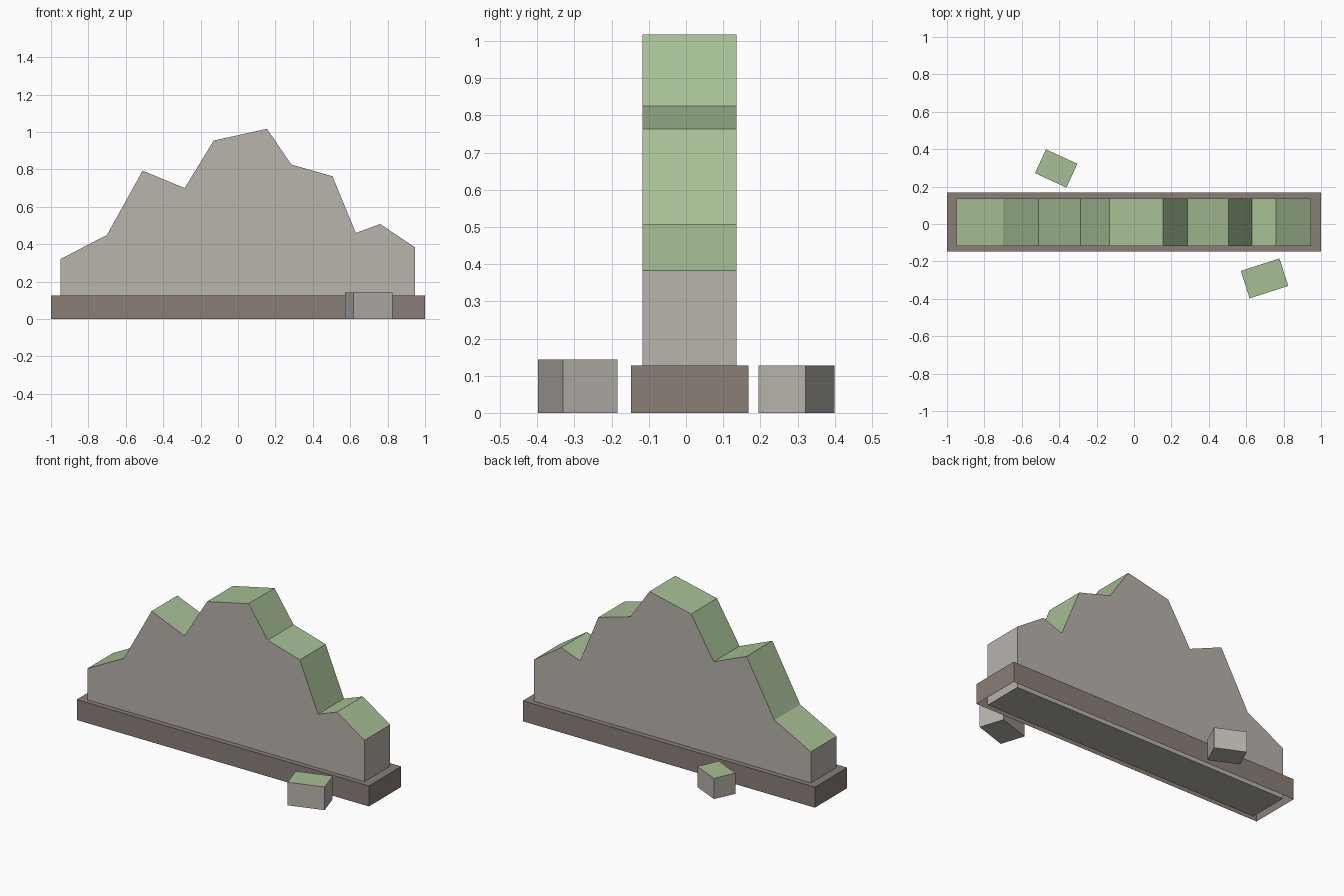
import bpy, bmesh, math
from mathutils import Matrix

if "Cube" in bpy.data.objects:
    bpy.data.objects.remove(bpy.data.objects["Cube"])


def material(name, rgb):
    m = bpy.data.materials.new(name)
    lin = [(c / 255 / 12.92) if c < 11 else ((c / 255 + 0.055) / 1.055) ** 2.4 for c in rgb]
    m.diffuse_color = (*lin, 1)
    m.use_nodes = True
    m.node_tree.nodes["Principled BSDF"].inputs["Base Color"].default_value = m.diffuse_color
    return m


STONE = material("grey stone", (184, 179, 172))
MOSS = material("moss green", (167, 191, 149))
EARTH = material("brown earth", (138, 126, 119))


def finish(bm, name, mats, mossy=False):
    bmesh.ops.recalc_face_normals(bm, faces=bm.faces)
    if mossy:  # every upward face carries moss
        for f in bm.faces:
            f.material_index = 1 if f.normal.z > 0.1 else 0
    me = bpy.data.meshes.new(name)
    bm.to_mesh(me)
    bm.free()
    for m in mats:
        me.materials.append(m)
    ob = bpy.data.objects.new(name, me)
    bpy.context.collection.objects.link(ob)
    return ob


def block(name, center, size, mats, angle=0, mossy=False, open_bottom=False):
    bm = bmesh.new()
    bmesh.ops.create_cube(bm, size=1)
    mat = (Matrix.Translation((center[0], center[1], size[2] / 2))
           @ Matrix.Rotation(math.radians(angle), 4, 'Z')
           @ Matrix.Diagonal((*size, 1)))
    bmesh.ops.transform(bm, matrix=mat, verts=bm.verts)
    bmesh.ops.recalc_face_normals(bm, faces=bm.faces)
    if open_bottom:
        under = [f for f in bm.faces if f.normal.z < -0.9]
        bmesh.ops.delete(bm, geom=under, context='FACES_ONLY')
    return finish(bm, name, mats, mossy)


# Hollow plinth, open underneath
block("plinth", (0, 0.01), (2.0, 0.316, 0.127), [EARTH], open_bottom=True)

# Ridge wall: jagged outline extruded through its thickness
outline = [(-0.95, 0), (-0.95, 0.32), (-0.70, 0.45), (-0.51, 0.793), (-0.285, 0.70),
           (-0.13, 0.954), (0.155, 1.017), (0.285, 0.826), (0.505, 0.763),
           (0.63, 0.46), (0.76, 0.508), (0.947, 0.383), (0.947, 0)]
bm = bmesh.new()
front = bm.faces.new([bm.verts.new((x, -0.117, z)) for x, z in outline])
new = bmesh.ops.extrude_face_region(bm, geom=[front], use_keep_orig=True)["geom"]
bmesh.ops.translate(bm, vec=(0, 0.253, 0),
                    verts=[v for v in new if isinstance(v, bmesh.types.BMVert)])
finish(bm, "ridge_wall", [STONE, MOSS], mossy=True)

# Loose boulders on either side
block("front_boulder", (0.698, -0.291), (0.217, 0.154, 0.143), [STONE, MOSS], 17.8, True)
block("back_boulder", (-0.416, 0.297), (0.185, 0.14, 0.128), [STONE, MOSS], -24.7, True)
